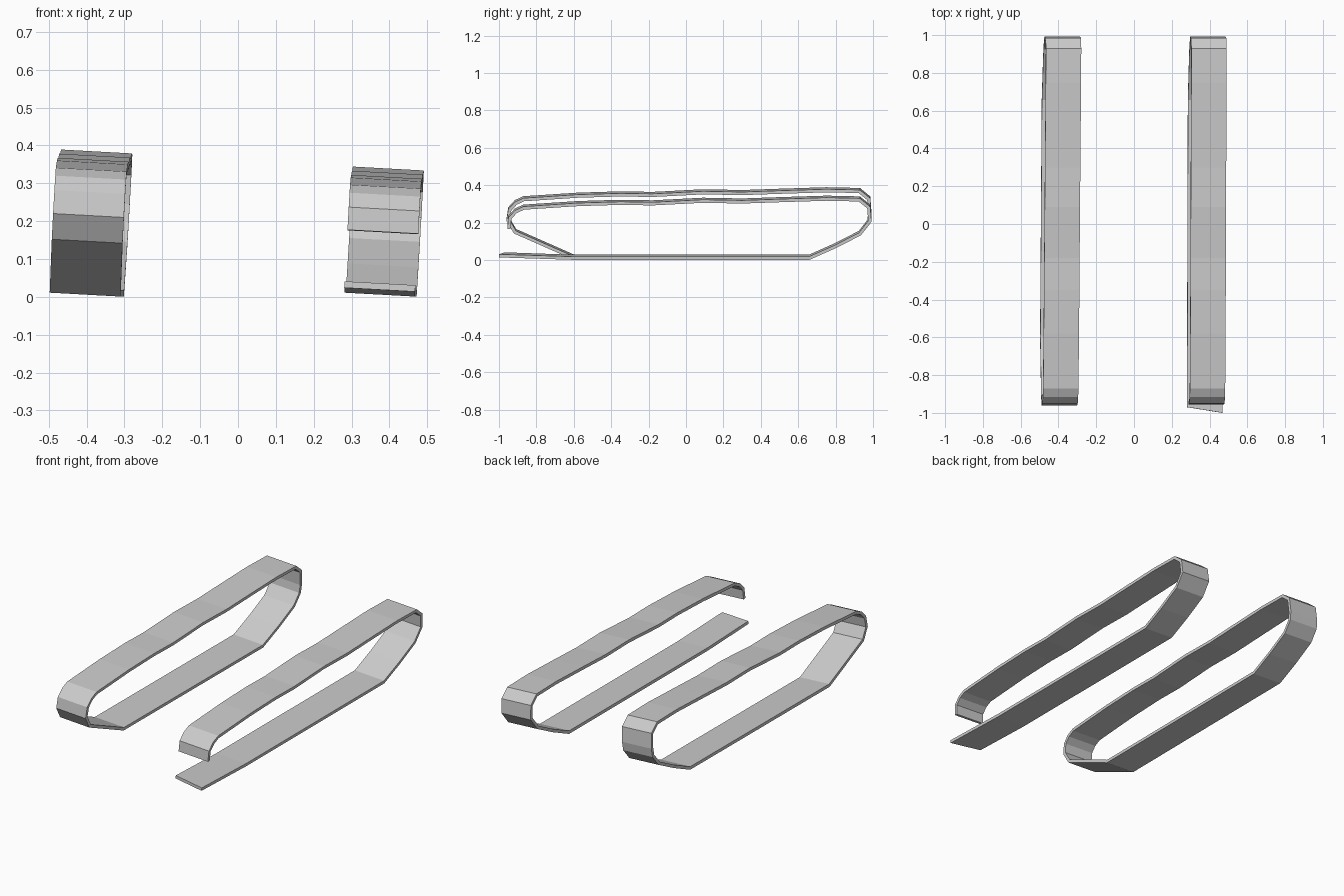
import bpy, bmesh
from mathutils import Vector

cube = bpy.data.objects.get("Cube")
if cube:
    bpy.data.objects.remove(cube)

steel = bpy.data.materials.new("track_grey")
steel.use_nodes = True
GREY = (0.6, 0.6, 0.6, 1)
steel.diffuse_color = GREY
steel.node_tree.nodes["Principled BSDF"].inputs["Base Color"].default_value = GREY

WIDTH, THICK, ROLL = 0.187, 0.017, 0.055

# Side profile (y, z): front curl and sagging top run, then the rear curl and ground run
TOP = [(-0.96, 0.215), (-0.95, 0.277), (-0.915, 0.315), (-0.87, 0.336),
       (-0.58, 0.355), (-0.35, 0.362), (-0.18, 0.359), (0.09, 0.373),
       (0.3, 0.369), (0.5, 0.376), (0.75, 0.384), (0.93, 0.38), (0.985, 0.335)]
REAR = [(0.935, 0.137), (0.8, 0.068), (0.66, 0.006), (-0.6, 0.006)]


def inner_line(path, closed):
    """Offset a path inward by the band thickness with mitred corners."""
    n, result = len(path), []
    for i, p in enumerate(path):
        before = path[i - 1] if closed or i else None
        after = path[(i + 1) % n] if closed or i < n - 1 else None
        dirs = []
        if before is not None:
            dirs.append((p - before).normalized())
        if after is not None:
            dirs.append((after - p).normalized())
        normals = [Vector((d.y, -d.x)) for d in dirs]
        mid = sum(normals, Vector((0, 0))).normalized()
        result.append(p + mid * THICK / max(mid.dot(normals[0]), 0.5))
    return result


def make_track(name, points, centre, yaw, closed, skew=0.0):
    outer = [Vector(p) for p in points]
    inner = inner_line(outer, closed)
    bm = bmesh.new()

    def corner(p, side, shift=0.0):
        u = side * WIDTH / 2
        return bm.verts.new((centre + u + ROLL * p.y + yaw * p.x,
                             p.x + shift * side, p.y - ROLL * u))

    # Each ring is a cross-section of the band
    rings = []
    for i, (o, n) in enumerate(zip(outer, inner)):
        shift = -skew if i == len(outer) - 1 else 0.0
        rings.append([corner(o, -1, shift), corner(o, 1, shift),
                      corner(n, 1, shift), corner(n, -1, shift)])
    pairs = list(zip(rings, rings[1:]))
    if closed:
        pairs.append((rings[-1], rings[0]))
    else:
        bm.faces.new(rings[0])
        bm.faces.new(rings[-1])
    for a, b in pairs:
        for k in range(4):
            m = (k + 1) % 4
            bm.faces.new((a[k], a[m], b[m], b[k]))
    bmesh.ops.recalc_face_normals(bm, faces=bm.faces)
    mesh = bpy.data.meshes.new(name)
    bm.to_mesh(mesh)
    bm.free()
    mesh.materials.append(steel)
    obj = bpy.data.objects.new(name, mesh)
    bpy.context.scene.collection.objects.link(obj)


# Unbroken loop on the right
make_track("right_track", TOP + [(0.992, 0.25), (0.985, 0.2)] + REAR + [(-0.92, 0.147)],
           -0.4, 0.007, True)

# Snapped band on the left: lower top run, loose ends at the front
lowered = [(y, z - 0.045) for y, z in TOP]
make_track("left_track", [(-0.955, 0.172)] + lowered[1:] + [(0.992, 0.21)] + REAR
           + [(-0.985, 0.019)], 0.376, 0.003, False, 0.015)
